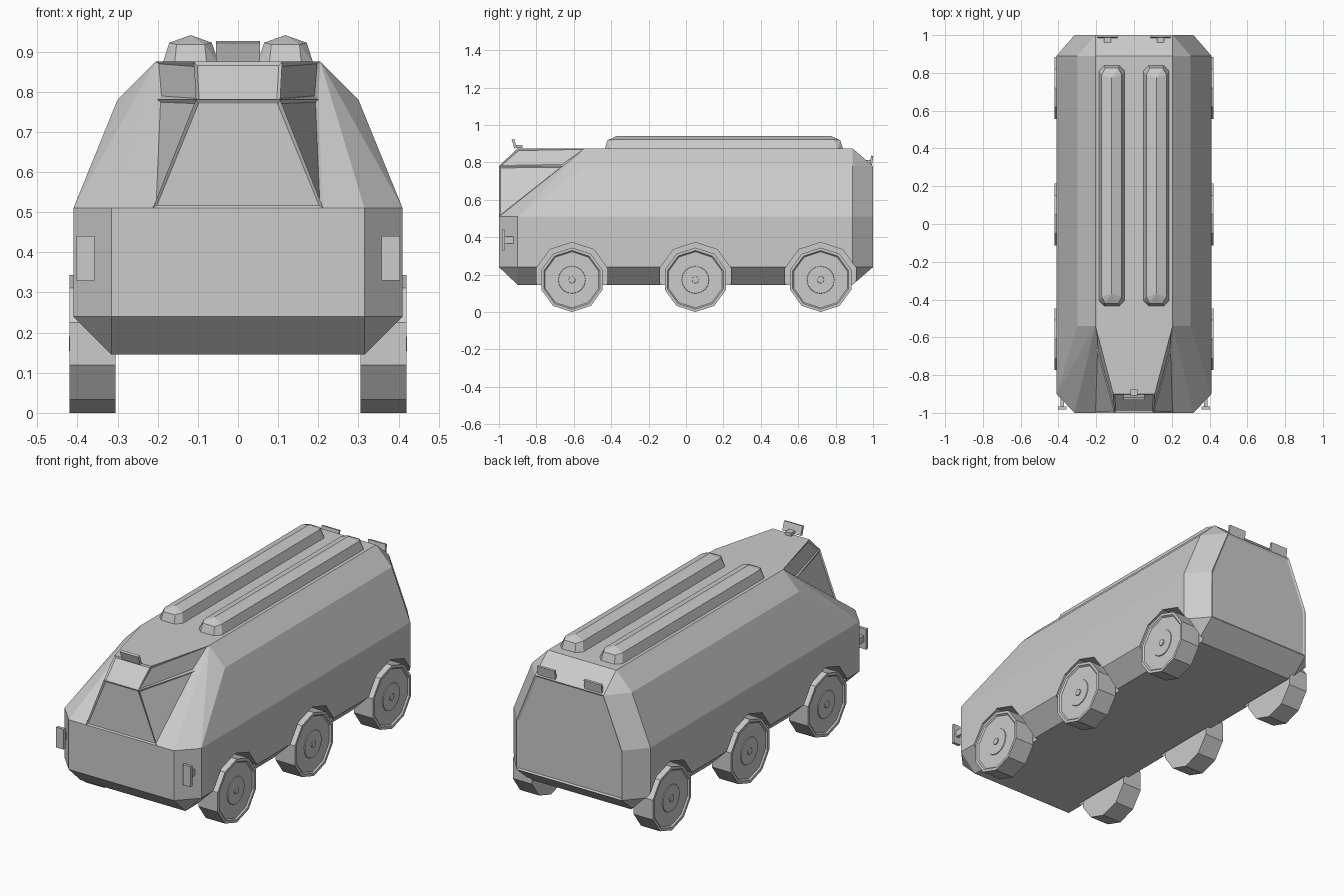
import bpy, bmesh, math
from mathutils import Matrix, Vector

if "Cube" in bpy.data.objects:
    bpy.data.objects.remove(bpy.data.objects["Cube"])


def finish(name, bm):
    bmesh.ops.recalc_face_normals(bm, faces=bm.faces)
    me = bpy.data.meshes.new(name)
    bm.to_mesh(me)
    bm.free()
    ob = bpy.data.objects.new(name, me)
    bpy.context.collection.objects.link(ob)
    return ob


def mirrored(pts):
    return pts + [(-x, y, z) for x, y, z in pts]


def hull(name, pts, panel=None, inset=0.012, depth=-0.006):
    """Convex solid; faces whose normal passes `panel` get a recessed panel."""
    bm = bmesh.new()
    for p in sorted(set(pts)):
        bm.verts.new(p)
    bmesh.ops.convex_hull(bm, input=bm.verts[:])
    bmesh.ops.dissolve_limit(bm, angle_limit=math.radians(4),
                             verts=bm.verts[:], edges=bm.edges[:])
    bmesh.ops.recalc_face_normals(bm, faces=bm.faces)
    bm.normal_update()
    if panel:
        faces = [f for f in bm.faces if panel(f.normal)]
        bmesh.ops.inset_individual(bm, faces=faces, thickness=inset, depth=depth)
    return finish(name, bm)


def lathe_x(bm, profile, y, z, side, sides=10):
    """Revolve (x, radius) points around an axle along x, first vertex on top."""
    rings = []
    for x, r in profile:
        rings.append([bm.verts.new((side * x,
                                    y + r * math.sin(2 * math.pi * i / sides),
                                    z + r * math.cos(2 * math.pi * i / sides)))
                      for i in range(sides)])
    for a, b in zip(rings, rings[1:]):
        for i in range(sides):
            j = (i + 1) % sides
            bm.faces.new((a[i], a[j], b[j], b[i]))
    bm.faces.new(rings[0])
    bm.faces.new(rings[-1])


def box(name, size, loc, tilt=0.0, stalk=None):
    """Small plate tilted about x, with an optional stalk (size, loc)."""
    bm = bmesh.new()
    m = (Matrix.Translation(loc) @ Matrix.Rotation(tilt, 4, 'X')
         @ Matrix.Diagonal(Vector((*size, 1))))
    bmesh.ops.create_cube(bm, size=1, matrix=m)
    if stalk:
        s, l = stalk
        bmesh.ops.create_cube(bm, size=1, matrix=Matrix.Translation(l)
                              @ Matrix.Diagonal(Vector((*s, 1))))
    return finish(name, bm)


AXLES = (-0.61, 0.05, 0.72)
WHEEL_R = 0.172

# Armoured hull: half section, chamfered nose and tail
lower = [(0.315, 0.145), (0.41, 0.24), (0.41, 0.51)]
upper = [(0.30, 0.78), (0.205, 0.875)]
tail = [(0.315, 0.24), (0.315, 0.51), (0.205, 0.78)]
pts = [(x, -0.9, z) for x, z in lower]
pts += [(x, -0.54, z) for x, z in upper]
pts += [(x, 0.89, z) for x, z in lower + upper]
pts += [(x, 1.0, z) for x, z in tail]
pts += [(0.315, -1.0, 0.24), (0.315, -1.0, 0.51)]
body = hull("hull_body", mirrored(pts), lambda n: n.y > 0.99)

# Wheel arches cut into the hull
bm = bmesh.new()
for y in AXLES:
    for s in (-1, 1):
        lathe_x(bm, [(0.295, 0.2), (0.5, 0.2)], y, WHEEL_R, s)
cutter = finish("arch_cutter", bm)
cutter.hide_render = True
mod = body.modifiers.new("arches", 'BOOLEAN')
mod.operation = 'DIFFERENCE'
mod.solver = 'EXACT'
mod.object = cutter
bpy.context.view_layer.objects.active = body
bpy.ops.object.modifier_apply(modifier=mod.name)
bpy.data.objects.remove(cutter)

# Cockpit: windscreen wedge with side windows, and the visor above it
hull("windscreen", mirrored([(0.105, -1, 0.78), (0.212, -1, 0.51), (0.2, -0.66, 0.78)]),
     lambda n: n.y < -0.95 or (abs(n.x) > 0.5 and n.z > 0))
hull("visor", mirrored([(0.105, -1, 0.78), (0.2, -0.66, 0.78),
                        (0.11, -0.9, 0.875), (0.205, -0.54, 0.875)]),
     lambda n: 0.05 < n.z < 0.9)

# Wheels with recessed rim, hub disc and cap
rim = [(0.305, WHEEL_R), (0.42, WHEEL_R), (0.42, 0.157), (0.412, 0.150)]
for k, y in enumerate(AXLES):
    for s, side in ((-1, "left"), (1, "right")):
        bm = bmesh.new()
        lathe_x(bm, rim, y, WHEEL_R, s)
        lathe_x(bm, [(0.40, 0.078), (0.416, 0.072)], y, WHEEL_R, s, 16)
        lathe_x(bm, [(0.41, 0.02), (0.421, 0.018)], y, WHEEL_R, s, 8)
        finish(f"wheel_{side}_{k + 1}", bm)

# Roof pods with rounded ends
for s, side in ((-1, "left"), (1, "right")):
    pod = []
    for mid, d in ((-0.435, 1), (0.84, -1)):
        for e, w, z in ((0, 0.04, 0.87), (0.03, 0.07, 0.87), (0.015, 0.035, 0.918),
                        (0.05, 0.053, 0.922), (0.065, 0, 0.941)):
            pod += [(s * 0.118 + w, mid + d * e, z), (s * 0.118 - w, mid + d * e, z)]
    hull(f"roof_pod_{side}", pod)

# Roof lamp, front side lamps and rear lamps
box("roof_lamp", (0.11, 0.014, 0.05), (0, -0.918, 0.9), 0.3,
    ((0.035, 0.04, 0.018), (0, -0.895, 0.885)))
for s, side in ((-1, "left"), (1, "right")):
    box(f"front_lamp_{side}", (0.046, 0.016, 0.11), (s * 0.38, -0.975, 0.385), 0,
        ((0.018, 0.06, 0.035), (s * 0.38, -0.945, 0.385)))
    box(f"rear_lamp_{side}", (0.105, 0.012, 0.05), (s * 0.14, 0.992, 0.81), -0.15,
        ((0.035, 0.035, 0.018), (s * 0.14, 0.975, 0.805)))
